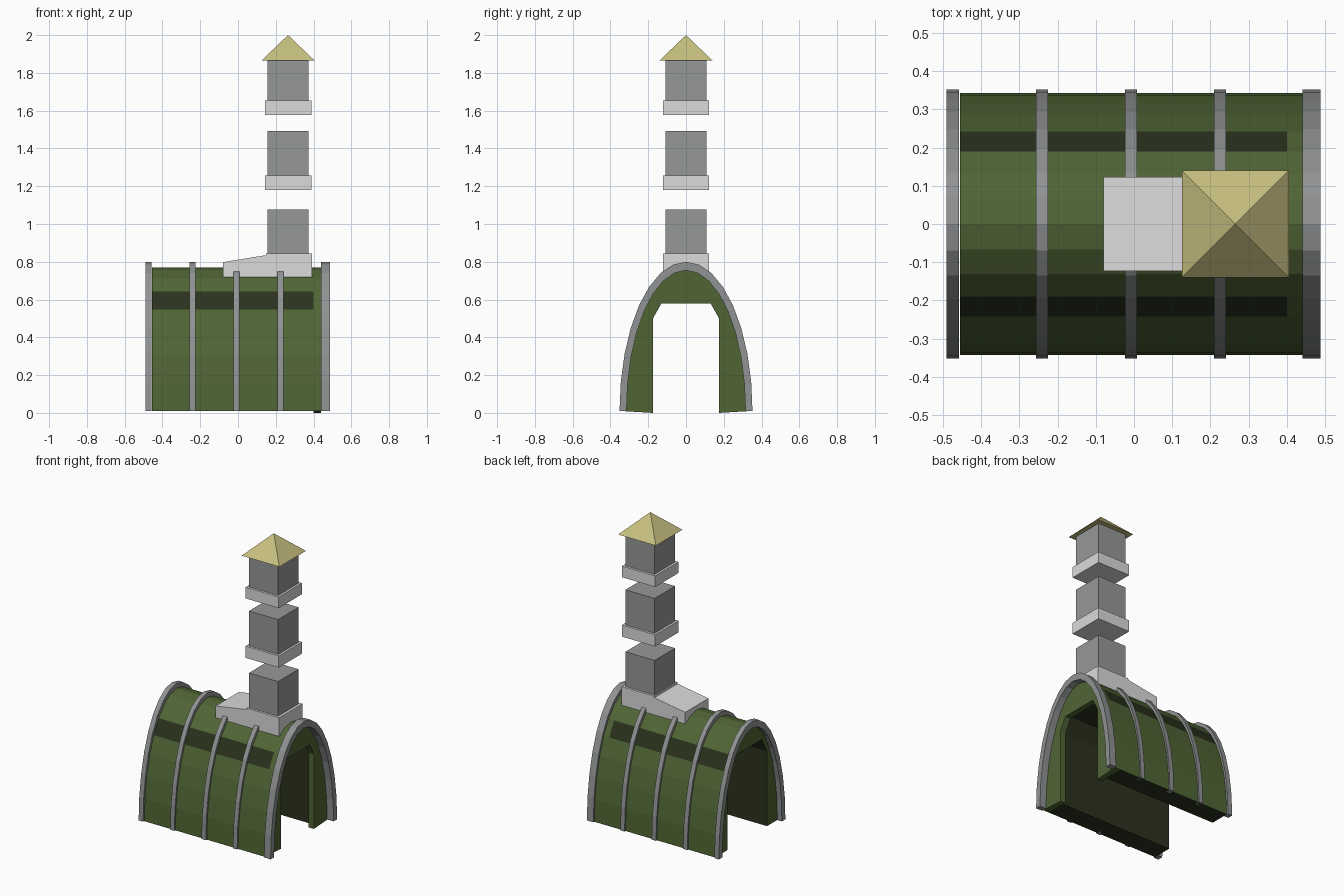
import bpy, bmesh, math

if "Cube" in bpy.data.objects:
    bpy.data.objects.remove(bpy.data.objects["Cube"])


def srgb(r, g, b):
    f = lambda c: (c / 255 / 12.92) if c < 10 else ((c / 255 + 0.055) / 1.055) ** 2.4
    return (f(r), f(g), f(b), 1)


def material(name, *rgb):
    m = bpy.data.materials.new(name)
    m.diffuse_color = srgb(*rgb)
    m.use_nodes = True
    m.node_tree.nodes["Principled BSDF"].inputs["Base Color"].default_value = m.diffuse_color
    return m


GREEN = material("moss green", 80, 101, 53)
DARK = material("dark interior green", 42, 50, 29)
RIB = material("rib grey", 144, 146, 147)
STONE = material("chimney grey", 150, 152, 151)
LIGHT = material("light grey", 219, 219, 219)
ROOF = material("straw yellow", 199, 191, 128)


def finish(name, bm, *mats):
    me = bpy.data.meshes.new(name)
    bm.to_mesh(me)
    bm.free()
    for m in mats:
        me.materials.append(m)
    ob = bpy.data.objects.new(name, me)
    bpy.context.collection.objects.link(ob)
    return ob


def prism(name, profile, a, b, axis, *mats, open_end=None):
    """Extrude a 2D profile along x (profile in yz) or y (profile in xz)."""
    bm = bmesh.new()
    place = (lambda p, t: (t, p[0], p[1])) if axis == "x" else (lambda p, t: (p[0], t, p[1]))
    r0 = [bm.verts.new(place(p, a)) for p in profile]
    r1 = [bm.verts.new(place(p, b)) for p in profile]
    caps = [bm.faces.new(r0), bm.faces.new(r1[::-1])]
    n = len(profile)
    for i in range(n):
        j = (i + 1) % n
        bm.faces.new((r0[i], r1[i], r1[j], r0[j]))
    bmesh.ops.recalc_face_normals(bm, faces=bm.faces)
    if open_end is not None:
        bmesh.ops.delete(bm, geom=[caps[open_end]], context="FACES_ONLY")
    return finish(name, bm, *mats)


def arch(w, top, n=16, z0=0.01):
    return [(w * math.cos(math.pi * i / n), z0 + (top - z0) * math.sin(math.pi * i / n))
            for i in range(n + 1)]


def opening(w, z_side, w_top, z_top, z0):
    return [(-w, z0), (-w, z_side), (-w_top, z_top), (w_top, z_top), (w, z_side), (w, z0)]


# vaulted body with chamfered passage, dark on its inner and under faces
passage = opening(0.208, 0.51, 0.152, 0.612, 0.01)
body = prism("vault_body", arch(0.342, 0.77) + passage, -0.455, 0.40, "x", GREEN, DARK, open_end=1)
for f in body.data.polygons:
    inside = abs(f.center.y) < 0.22 and 0.05 < f.center.z < 0.62
    if (inside and abs(f.normal.x) < 0.5) or f.normal.z < -0.9:
        f.material_index = 1

# green end wall around a narrower doorway, reaching the ground
doorway = opening(0.175, 0.5, 0.13, 0.58, 0.0)
prism("end_wall", arch(0.342, 0.77) + doorway, 0.40, 0.44, "x", GREEN)

# raised arch ribs
ribs = [(-0.49, -0.457), (-0.256, -0.225), (-0.024, 0.008), (0.209, 0.24), (0.44, 0.488)]
for i, (a, b) in enumerate(ribs):
    prism(f"arch_rib_{i + 1}", arch(0.352, 0.80) + arch(0.315, 0.755)[::-1], a, b, "x", RIB)

# sloped chimney saddle
CX = 0.265
saddle = [(-0.08, 0.72), (0.391, 0.72), (0.391, 0.845), (0.15, 0.845), (0.148, 0.835), (-0.08, 0.798)]
prism("chimney_saddle", saddle, -0.123, 0.123, "y", LIGHT)


def box(name, h, z0, z1, mat):
    prism(name, [(CX - h, z0), (CX + h, z0), (CX + h, z1), (CX - h, z1)], -h, h, "y", mat)


# floating chimney blocks and collars
for i, (z0, z1) in enumerate([(0.84, 1.077), (1.255, 1.492), (1.65, 1.87)]):
    box(f"chimney_block_{i + 1}", 0.108, z0, z1, STONE)
for i, (z0, z1) in enumerate([(1.18, 1.258), (1.578, 1.653)]):
    box(f"chimney_collar_{i + 1}", 0.123, z0, z1, LIGHT)

# pyramid cap
bm = bmesh.new()
base = [bm.verts.new((CX + 0.14 * sx, 0.14 * sy, 1.866)) for sx, sy in ((-1, -1), (1, -1), (1, 1), (-1, 1))]
tip = bm.verts.new((CX, 0, 2.0))
bm.faces.new(base[::-1])
for i in range(4):
    bm.faces.new((base[i], base[(i + 1) % 4], tip))
bmesh.ops.recalc_face_normals(bm, faces=bm.faces)
finish("chimney_cap", bm, ROOF)
